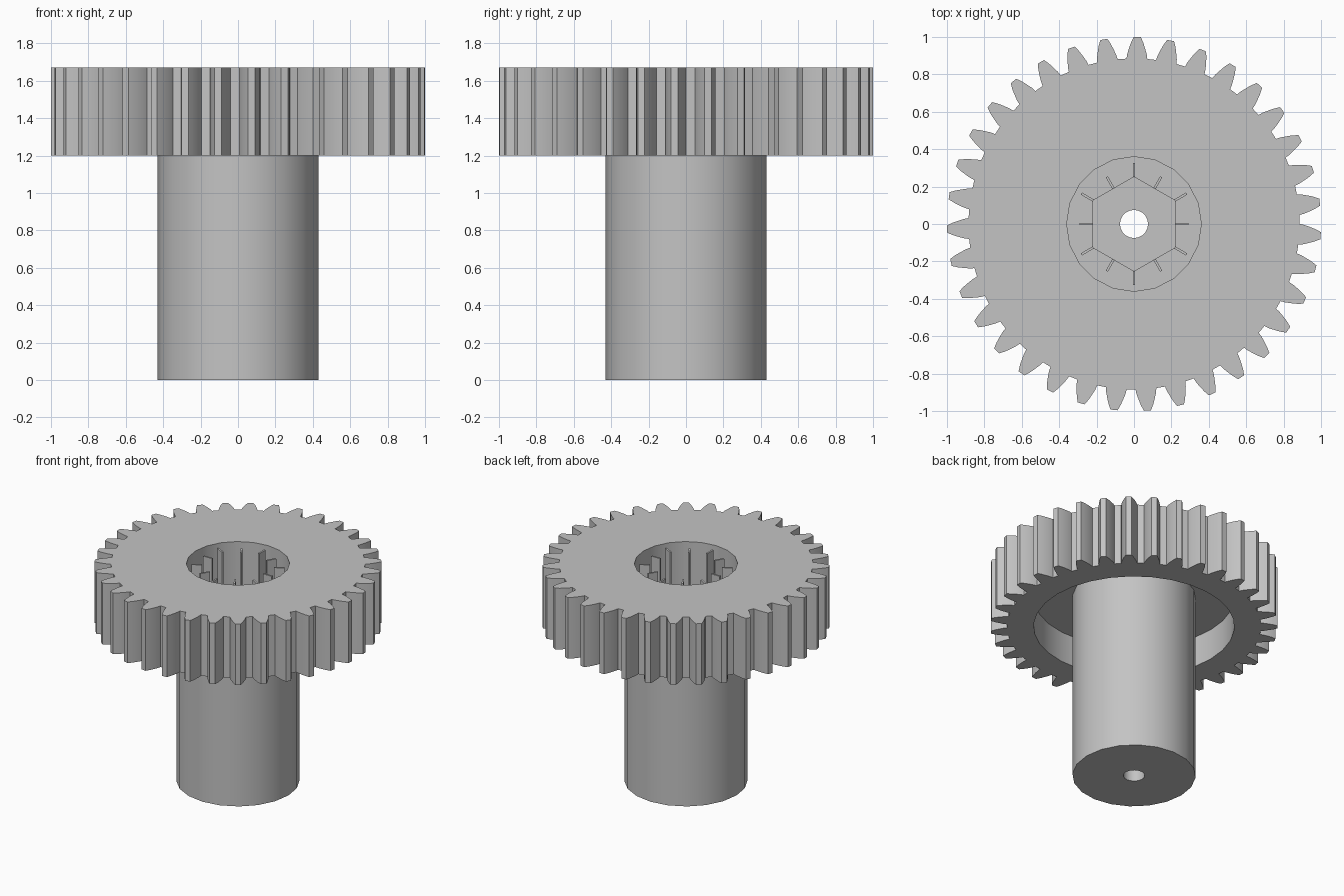
import bpy, bmesh
from math import sin, cos, radians

cube = bpy.data.objects.get("Cube")
if cube:
    bpy.data.objects.remove(cube, do_unlink=True)

# One plain grey for everything
grey = bpy.data.materials.new("plain_grey")
grey.use_nodes = True
colour = (0.55, 0.55, 0.55, 1)
grey.diffuse_color = colour
grey.node_tree.nodes["Principled BSDF"].inputs["Base Color"].default_value = colour

# Main sizes
TOP, GEAR_BOTTOM, WEB = 1.67, 1.2, 1.435
SHAFT_R, BORE_R, HOLE_R, HEX_R, RECESS_R = 0.43, 0.36, 0.075, 0.252, 0.70
LEDGE, HEX_FLOOR = 0.5, 0.25
TEETH = 35


def circle(radius, sides, start=0):
    """Polygon outline as (x, y) points."""
    angles = [radians(start + 360 * i / sides) for i in range(sides)]
    return [(radius * cos(a), radius * sin(a)) for a in angles]


def tooth_outline():
    """Curved-flank gear teeth."""
    flank = [(0.885, 0.056), (0.91, 0.052), (0.94, 0.043), (0.97, 0.033), (1.0, 0.019)]
    sides = [(r, w) for r, w in flank] + [(r, -w) for r, w in reversed(flank)]
    points = []
    for i in range(TEETH):
        mid = radians(89 + 360 * i / TEETH)
        for r, w in sides:
            a = mid - w / r
            points.append((r * cos(a), r * sin(a)))
    return points


def loop(bm, outline, z):
    verts = [bm.verts.new((x, y, z)) for x, y in outline]
    for a, b in zip(verts, verts[1:] + verts[:1]):
        bm.edges.new((a, b))
    return verts


def wall(bm, low, high):
    for i in range(len(low)):
        j = (i + 1) % len(low)
        bm.faces.new((low[i], low[j], high[j], high[i]))


def ring(bm, outer, inner):
    """Flat face between two loops."""
    edges = []
    for verts in (outer, inner):
        for a, b in zip(verts, verts[1:] + verts[:1]):
            edges.append(bm.edges.get((a, b)))
    bmesh.ops.triangle_fill(bm, use_beauty=True, edges=edges)


def turned_part(name, steps):
    """Closed body: visit the loops in order, adding walls or flat rings between them."""
    bm = bmesh.new()
    loops = [loop(bm, outline, z) for outline, z in steps]
    for i, here in enumerate(loops):
        after = loops[(i + 1) % len(loops)]
        if abs(here[0].co.z - after[0].co.z) > 0.001:
            wall(bm, here, after)
        else:
            ring(bm, here, after)
    return finish(name, bm)


def finish(name, bm):
    bmesh.ops.recalc_face_normals(bm, faces=bm.faces[:])
    mesh = bpy.data.meshes.new(name)
    bm.to_mesh(mesh)
    bm.free()
    mesh.materials.append(grey)
    obj = bpy.data.objects.new(name, mesh)
    bpy.context.collection.objects.link(obj)
    bpy.ops.object.select_all(action='DESELECT')
    obj.select_set(True)
    bpy.context.view_layer.objects.active = obj
    bpy.ops.object.shade_smooth_by_angle(angle=radians(28))
    return obj


teeth = tooth_outline()
recess = circle(RECESS_R, 30)
bore = circle(BORE_R, 20)
shaft = circle(SHAFT_R, 20)
hexagon = circle(HEX_R, 6, 30)
hole = circle(HOLE_R, 20)

# Toothed wheel, hollowed underneath
turned_part("gear_wheel", [
    (bore, TOP), (teeth, TOP), (teeth, GEAR_BOTTOM), (recess, GEAR_BOTTOM),
    (recess, WEB), (bore, WEB)])

# Hollow shaft with a hexagonal socket and a small through hole
turned_part("hub_shaft", [
    (bore, WEB), (shaft, WEB), (shaft, 0), (hole, 0), (hole, HEX_FLOOR),
    (hexagon, HEX_FLOOR), (hexagon, LEDGE), (bore, LEDGE)])

# Thin upright ribs around the socket, at its corners and mid-sides
for k in range(12):
    inner = HEX_R if k % 2 else HEX_R * cos(radians(30))
    outer, half = inner + 0.073, 0.0065
    a = radians(30 * k)
    outline = [(r * cos(a) - t * sin(a), r * sin(a) + t * cos(a))
               for r, t in ((inner, -half), (outer, -half), (outer, half), (inner, half))]
    bm = bmesh.new()
    low, high = loop(bm, outline, LEDGE), loop(bm, outline, TOP - 0.02)
    wall(bm, low, high)
    bm.faces.new(low)
    bm.faces.new(high)
    finish(f"socket_rib_{k + 1}", bm)
